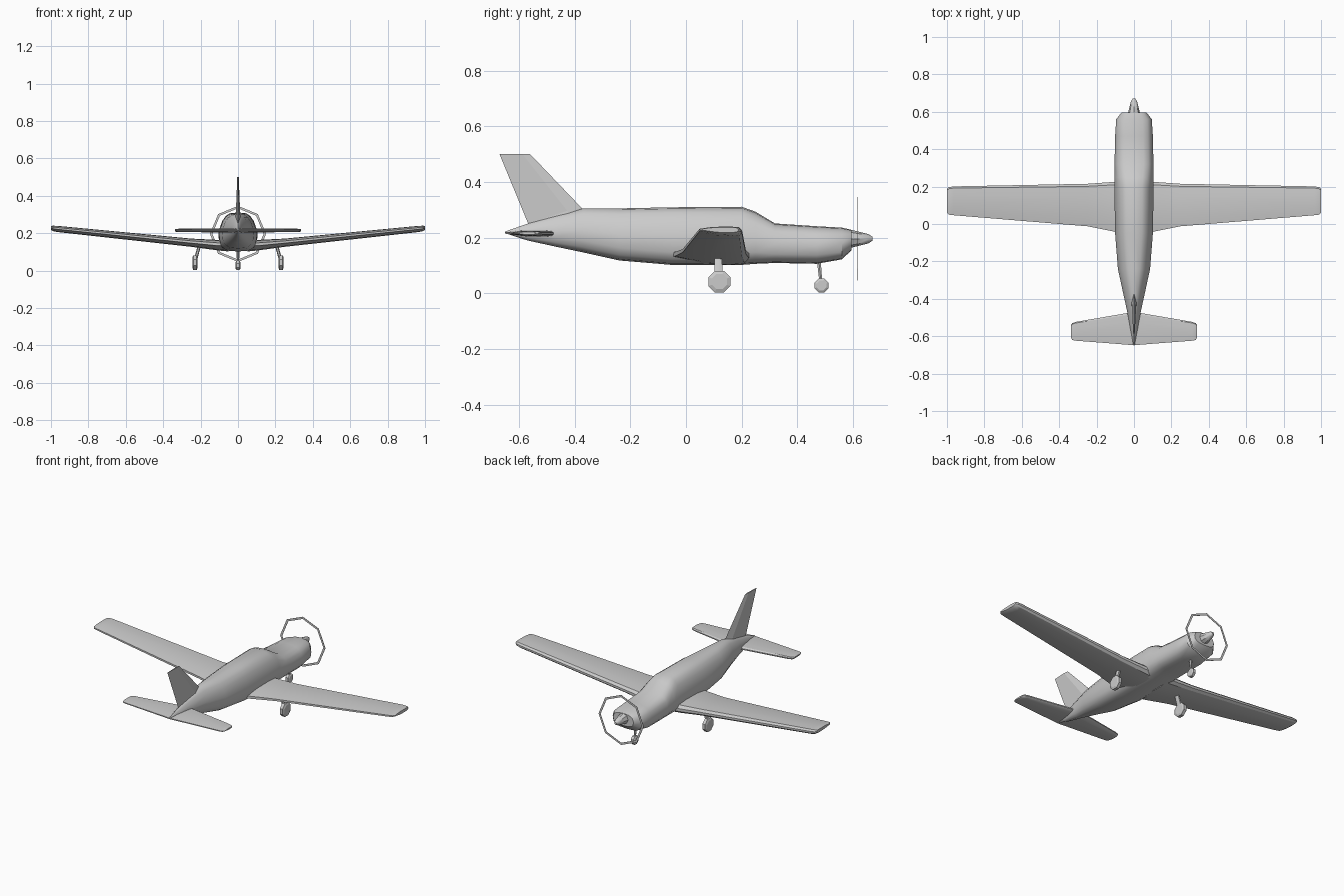
import bpy, bmesh
from math import sin, cos, pi, copysign
from mathutils import Vector

if "Cube" in bpy.data.objects:
    bpy.data.objects.remove(bpy.data.objects["Cube"])


def finish(name, bm, smooth=None):
    bmesh.ops.remove_doubles(bm, verts=bm.verts, dist=1e-5)
    bmesh.ops.recalc_face_normals(bm, faces=bm.faces)
    me = bpy.data.meshes.new(name)
    bm.to_mesh(me)
    bm.free()
    ob = bpy.data.objects.new(name, me)
    bpy.context.collection.objects.link(ob)
    if smooth:
        bpy.ops.object.select_all(action='DESELECT')
        ob.select_set(True)
        bpy.context.view_layer.objects.active = ob
        bpy.ops.object.shade_smooth_by_angle(angle=smooth * pi / 180)
    return ob


def loft(name, rings, caps=True, closed=False, smooth=None):
    """Skin a series of point rings."""
    bm = bmesh.new()
    vs = [[bm.verts.new(p) for p in r] for r in rings]
    n = len(vs[0])
    pairs = list(zip(vs, vs[1:])) + ([(vs[-1], vs[0])] if closed else [])
    for a, b in pairs:
        for i in range(n):
            j = (i + 1) % n
            bm.faces.new((a[i], a[j], b[j], b[i]))
    if caps and not closed:
        bm.faces.new(vs[0])
        bm.faces.new(vs[-1])
    return finish(name, bm, smooth)


def circle(r, n, place, off=0):
    return [place(r * cos(2 * pi * i / n + off), r * sin(2 * pi * i / n + off)) for i in range(n)]


def body_ring(y, z0, z1, w, taper, p):
    """Rounded-box section, narrower at the roof."""
    pts = []
    for i in range(16):
        a = 2 * pi * i / 16
        u = copysign(abs(cos(a)) ** p, cos(a))
        v = copysign(abs(sin(a)) ** p, sin(a))
        pts.append((u * w * (1 - taper * max(v, 0)), y, (z0 + z1) / 2 + v * (z1 - z0) / 2))
    return pts


# Fuselage: y, bottom, top, half width, roof taper, squareness
sections = [(-0.65, 0.216, 0.222, 0.003, 0, 1), (-0.57, 0.19, 0.25, 0.02, .4, 1),
            (-0.47, 0.168, 0.28, 0.036, .4, .9), (-0.37, 0.147, 0.305, 0.058, .35, .8),
            (-0.24, 0.118, 0.305, 0.086, .3, .7), (-0.05, 0.102, 0.309, 0.101, .28, .6),
            (0.20, 0.102, 0.311, 0.105, .28, .6), (0.25, 0.106, 0.293, 0.105, .22, .6),
            (0.32, 0.109, 0.251, 0.104, .1, .62), (0.47, 0.106, 0.241, 0.101, .1, .65),
            (0.56, 0.122, 0.236, 0.095, .1, .65), (0.595, 0.155, 0.228, 0.068, .1, .7)]
loft("fuselage", [body_ring(*s) for s in sections], smooth=35)

# Spinner
loft("spinner", [circle(r, 8, lambda u, v, y=y: (u, y, 0.196 + v))
                 for y, r in [(0.585, .034), (0.615, .027), (0.655, .017), (0.67, .007)]], smooth=40)

# Propeller disc drawn as a thin eight-sided ring
loft("propeller_ring", [circle(r, 8, lambda u, v, y=y: (u, y, 0.196 + v))
                        for r, y in [(.15, .614), (.15, .616), (.137, .616), (.137, .614)]],
     closed=True)

# Foil outline: chord fraction from the leading edge, height fraction
FOIL = [(0, .35), (0, .65), (.06, .93), (.3, 1), (.7, .95), (1, .72), (1, .45), (.6, .08), (.25, 0), (.06, .1)]


def foil(x, lead, trail, z0, z1):
    return [(x, lead + (trail - lead) * c, z0 + (z1 - z0) * h) for c, h in FOIL]


wing = [(0.05, .228, -.055, .102, .168), (0.11, .225, -.04, .108, .164), (0.25, .215, -.012, .127, .171),
        (0.965, .201, .047, .206, .239), (0.99, .197, .05, .211, .24), (1.0, .188, .06, .218, .237)]
tail = [(0, .47, .648, .203, .226), (0.31, .523, .624, .206, .224),
        (0.33, .53, .62, .207, .223), (0.338, .542, .605, .211, .22)]
for side, s in (("left", -1), ("right", 1)):
    loft(side + "_wing", [foil(s * x, *r) for x, *r in wing], smooth=30)
    loft(side + "_tailplane", [foil(s * x, -a, -b, c, d) for x, a, b, c, d in tail], smooth=30)

# Fin: lead y, trail y, z, half thickness
loft("fin", [[(0, a, z), (t, a + (b - a) * .25, z - (.25 * (z - zt))), (0, b, zt),
              (-t, a + (b - a) * .25, z - (.25 * (z - zt)))]
             for a, b, z, zt, t in [(-.36, -.59, .29, .215, .016), (-.38, -.567, .312, .25, .012),
                                    (-.56, -.67, .5, .5, .004)]])


def tube(name, a, b, ra, rb, deep=1):
    return loft(name, [[(p[0] + u, p[1] + v * deep, p[2]) for u, v in circle(r, 6, lambda u, v: (u, v))]
                       for p, r in ((a, ra), (b, rb))], smooth=40)


def wheel(name, x, y, r, w):
    """Eight-sided tyre with bevelled shoulders."""
    loft(name, [circle(k * r / cos(pi / 8), 8, lambda u, v, o=o: (x + o * w, y + u, r + v + .003), pi / 8)
                for o, k in ((-1, .7), (-.65, 1), (.65, 1), (1, .7))])


# Landing gear
for side, s in (("left", -1), ("right", 1)):
    wheel(side + "_main_wheel", s * .23, .12, .039, .014)
    tube(side + "_main_leg", (s * .205, .115, .14), (s * .229, .118, .05), .009, .009, 1.8)
wheel("nose_wheel", 0, .487, .025, .013)
tube("nose_leg", (0, .477, .12), (0, .485, .035), .008, .006)
